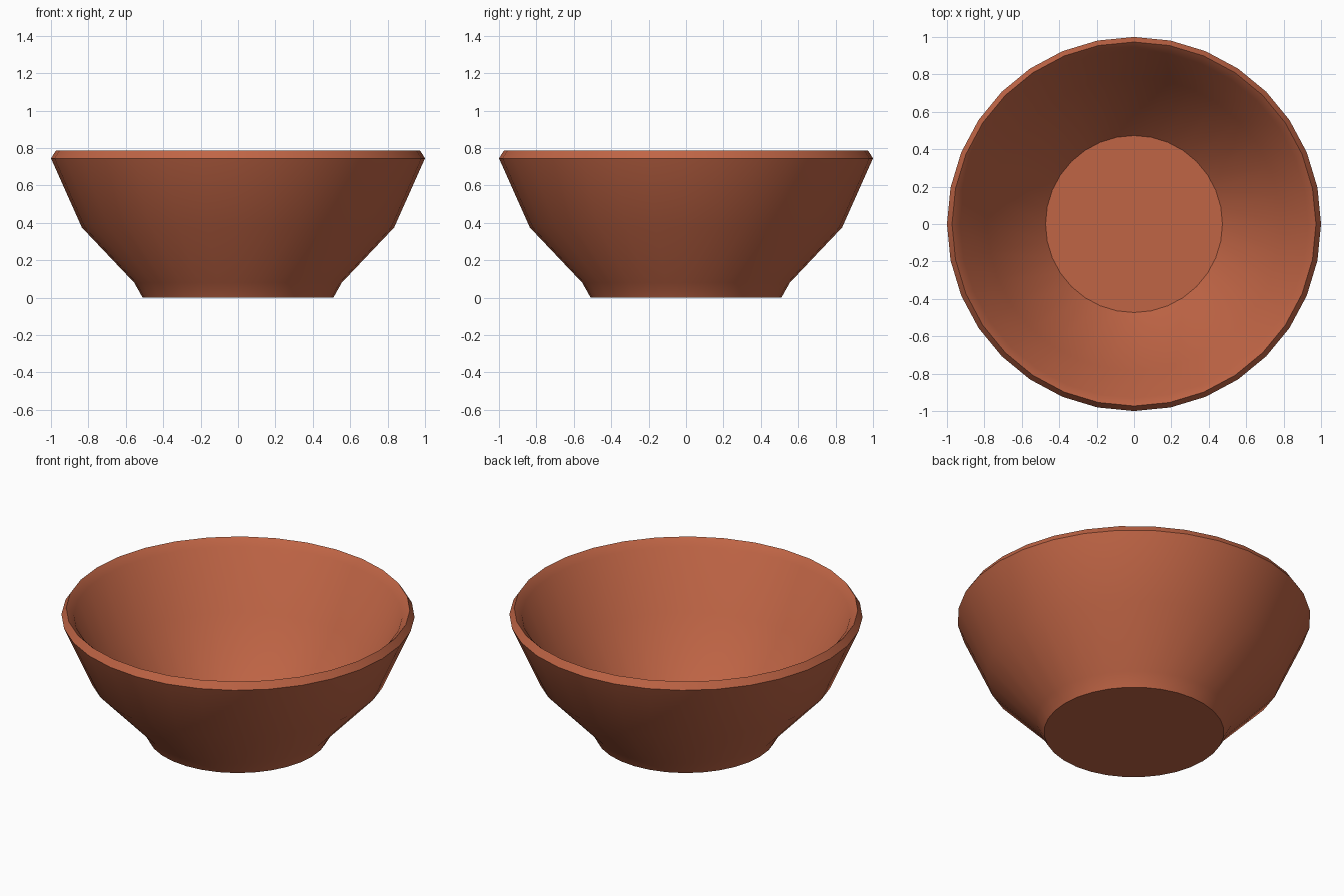
import bpy, bmesh, math

if "Cube" in bpy.data.objects:
    bpy.data.objects.remove(bpy.data.objects["Cube"])

SEGMENTS = 32
# Half profile (radius, height): underside, outer wall, rim, inner wall, floor
PROFILE = [(0.51, 0.0), (0.555, 0.08), (0.835, 0.375), (1.0, 0.745),
           (0.973, 0.787), (0.93, 0.745), (0.785, 0.40), (0.473, 0.06)]

clay = bpy.data.materials.new("terracotta clay")
clay.diffuse_color = (0.53, 0.13, 0.06, 1)
clay.use_nodes = True
clay.node_tree.nodes["Principled BSDF"].inputs["Base Color"].default_value = clay.diffuse_color

# Lathe the bowl
bm = bmesh.new()
rings = []
for r, z in PROFILE:
    rings.append([bm.verts.new((r * math.cos(2 * math.pi * i / SEGMENTS),
                                r * math.sin(2 * math.pi * i / SEGMENTS), z))
                  for i in range(SEGMENTS)])
for a, b in zip(rings, rings[1:]):
    for i in range(SEGMENTS):
        j = (i + 1) % SEGMENTS
        bm.faces.new((a[i], a[j], b[j], b[i]))
# Flat underside and inner floor
bm.faces.new(rings[0][::-1])
bm.faces.new(rings[-1])
bmesh.ops.recalc_face_normals(bm, faces=bm.faces)

mesh = bpy.data.meshes.new("bowl")
bm.to_mesh(mesh)
bm.free()
mesh.materials.append(clay)
bowl = bpy.data.objects.new("bowl", mesh)
bpy.context.collection.objects.link(bowl)

# Smooth walls, crisp rim and base edges
bpy.context.view_layer.objects.active = bowl
bowl.select_set(True)
bpy.ops.object.shade_smooth_by_angle(angle=math.radians(35))
